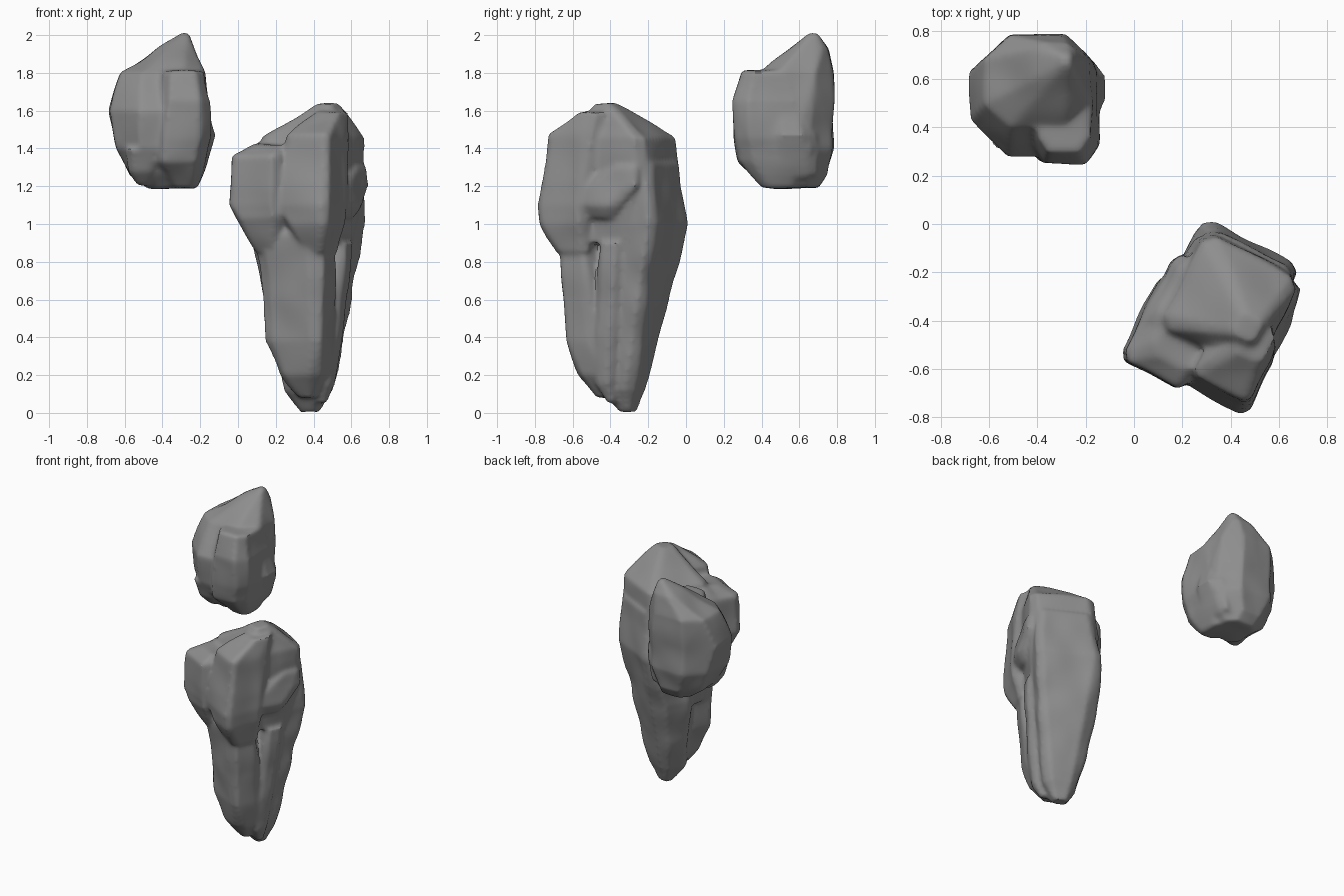
import bpy, bmesh
from mathutils import Matrix, Vector, noise
from math import radians

cube = bpy.data.objects.get("Cube")
if cube:
    bpy.data.objects.remove(cube, do_unlink=True)

stone = bpy.data.materials.new("grey stone")
stone.use_nodes = True
grey = (0.27, 0.27, 0.27, 1)
stone.diffuse_color = grey
stone.node_tree.nodes["Principled BSDF"].inputs["Base Color"].default_value = grey


def ring(z, left, right, front, back, cut=0.2):
    """Level rectangle with its corners cut off by a share of its sides."""
    dx, dy = cut * (right - left), cut * (back - front)
    corners = []
    for x, inward_x in ((left, dx), (right, -dx)):
        for y, inward_y in ((front, dy), (back, -dy)):
            corners += [Vector((x + inward_x, y, z)), Vector((x, y + inward_y, z))]
    return corners


def add_lump(bm, *rings):
    """One convex lump of stone wrapped around its rings."""
    verts = [bm.verts.new(corner) for corners in rings for corner in corners]
    result = bmesh.ops.convex_hull(bm, input=verts)
    loose = [v for v in result["geom_interior"] if isinstance(v, bmesh.types.BMVert)]
    bmesh.ops.delete(bm, geom=loose, context="VERTS")


def finish_rock(name, bm, centre, turn):
    """Place the lumps, fuse them and weather the surface."""
    place = Matrix.Translation(centre) @ Matrix.Rotation(radians(turn), 4, "Z")
    bmesh.ops.transform(bm, matrix=place, verts=bm.verts)
    bmesh.ops.recalc_face_normals(bm, faces=bm.faces)
    mesh = bpy.data.meshes.new(name)
    bm.to_mesh(mesh)
    bm.free()
    rock = bpy.data.objects.new(name, mesh)
    bpy.context.collection.objects.link(rock)
    bpy.ops.object.select_all(action="DESELECT")
    bpy.context.view_layer.objects.active = rock
    rock.select_set(True)
    fuse = rock.modifiers.new("fuse", "REMESH")
    fuse.mode = "VOXEL"
    fuse.voxel_size = 0.015
    soften = rock.modifiers.new("soften", "SMOOTH")
    soften.iterations = 5
    for modifier in ("fuse", "soften"):
        bpy.ops.object.modifier_apply(modifier=modifier)
    shifts = [v.normal * 0.015 * noise.noise(v.co * 5) for v in rock.data.vertices]
    for v, shift in zip(rock.data.vertices, shifts):
        v.co += shift
    rock.data.materials.clear()
    rock.data.materials.append(stone)
    bpy.ops.object.shade_smooth_by_angle(angle=radians(35))


# Tall rock, tapering to a foot
tall = bmesh.new()

# Crown, rising to the right
add_lump(tall,
         ring(z=1.64, left=0.12, right=0.22, front=0, back=0.1),
         ring(z=1.46, left=-0.16, right=0.28, front=-0.1, back=0.33, cut=0.1),
         ring(z=1.2, left=-0.2, right=0.26, front=-0.2, back=0.34, cut=0.1),
         ring(z=0.9, left=-0.2, right=0.25, front=-0.2, back=0.3))
# Front right lump
add_lump(tall,
         ring(z=1.6, left=0.15, right=0.29, front=-0.06, back=0.1),
         ring(z=1.47, left=0.05, right=0.31, front=-0.22, back=0, cut=0.1),
         ring(z=1.1, left=0, right=0.33, front=-0.28, back=0, cut=0.1),
         ring(z=1, left=0.08, right=0.32, front=-0.27, back=0, cut=0.1),
         ring(z=0.85, left=0.15, right=0.28, front=-0.2, back=0))
# Front left lump
add_lump(tall,
         ring(z=1.42, left=-0.15, right=0.05, front=-0.22, back=0),
         ring(z=1.36, left=-0.24, right=0.05, front=-0.3, back=0.1, cut=0.1),
         ring(z=1.1, left=-0.26, right=0.05, front=-0.31, back=0.1, cut=0.1),
         ring(z=1.03, left=-0.2, right=0.05, front=-0.3, back=0.1, cut=0.1),
         ring(z=0.85, left=-0.15, right=0, front=-0.2, back=0))
# Left flank
add_lump(tall,
         ring(z=1.42, left=-0.2, right=0, front=-0.1, back=0.2),
         ring(z=1.35, left=-0.24, right=0, front=-0.2, back=0.2, cut=0.1),
         ring(z=1, left=-0.24, right=0, front=-0.15, back=0.2),
         ring(z=0.6, left=-0.15, right=0, front=-0.1, back=0.1))
# Back slab, running down to the foot
add_lump(tall,
         ring(z=1.32, left=-0.15, right=0.23, front=0.1, back=0.35, cut=0.1),
         ring(z=1, left=-0.2, right=0.25, front=0.1, back=0.38, cut=0.1),
         ring(z=0.65, left=-0.2, right=0.2, front=0, back=0.3),
         ring(z=0.35, left=-0.14, right=0.16, front=0, back=0.22),
         ring(z=0.12, left=-0.08, right=0.15, front=0, back=0.2),
         ring(z=0, left=-0.02, right=0.08, front=0.08, back=0.16))
# Front shaft
add_lump(tall,
         ring(z=0.95, left=-0.15, right=0.27, front=-0.22, back=0),
         ring(z=0.65, left=-0.12, right=0.23, front=-0.18, back=0),
         ring(z=0.38, left=-0.1, right=0.23, front=-0.17, back=0, cut=0.15),
         ring(z=0.2, left=-0.05, right=0.2, front=-0.12, back=0.1),
         ring(z=0.08, left=0.03, right=0.12, front=-0.03, back=0.1))
# Right rib
add_lump(tall,
         ring(z=0.9, left=0.1, right=0.27, front=0.05, back=0.2),
         ring(z=0.4, left=0.1, right=0.23, front=0.02, back=0.12),
         ring(z=0.15, left=0.1, right=0.2, front=0, back=0.1),
         ring(z=0.05, left=0.05, right=0.15, front=0.05, back=0.1))
# Right ledge, climbing to the back
add_lump(tall,
         ring(z=1.3, left=0.2, right=0.29, front=0.15, back=0.3),
         ring(z=1.2, left=0.2, right=0.31, front=-0.05, back=0.3),
         ring(z=1.1, left=0.2, right=0.32, front=-0.08, back=0.2),
         ring(z=1.03, left=0.2, right=0.28, front=-0.05, back=0.15))
finish_rock("tall_rock", tall, centre=(0.3, -0.4, 0), turn=-27)

# Small boulder behind
small = bmesh.new()

# Peaked body
add_lump(small,
         ring(z=2.01, left=0.1, right=0.14, front=0.15, back=0.2),
         ring(z=1.93, left=-0.02, right=0.16, front=0.1, back=0.26),
         ring(z=1.8, left=-0.22, right=0.22, front=-0.1, back=0.28, cut=0.25),
         ring(z=1.6, left=-0.28, right=0.25, front=-0.22, back=0.28, cut=0.3),
         ring(z=1.4, left=-0.24, right=0.25, front=-0.2, back=0.28, cut=0.25),
         ring(z=1.26, left=-0.17, right=0.2, front=-0.12, back=0.25, cut=0.3),
         ring(z=1.19, left=-0.08, right=0.15, front=-0.05, back=0.2))
# Front shoulder
add_lump(small,
         ring(z=1.81, left=0, right=0.22, front=-0.2, back=0.1),
         ring(z=1.65, left=-0.02, right=0.25, front=-0.25, back=0.15),
         ring(z=1.45, left=-0.05, right=0.26, front=-0.24, back=0.15),
         ring(z=1.33, left=-0.05, right=0.23, front=-0.22, back=0.15),
         ring(z=1.19, left=0.05, right=0.18, front=-0.1, back=0.1))
# Right bump
add_lump(small,
         ring(z=1.6, left=0.1, right=0.25, front=-0.05, back=0.15, cut=0.3),
         ring(z=1.47, left=0.1, right=0.28, front=-0.08, back=0.2, cut=0.3),
         ring(z=1.25, left=0.1, right=0.2, front=-0.05, back=0.2))
# Low front bump
add_lump(small,
         ring(z=1.4, left=-0.2, right=0, front=-0.2, back=0),
         ring(z=1.28, left=-0.18, right=-0.03, front=-0.15, back=0),
         ring(z=1.21, left=-0.13, right=-0.07, front=-0.08, back=0))
finish_rock("small_boulder", small, centre=(-0.4, 0.5, 0), turn=0)
